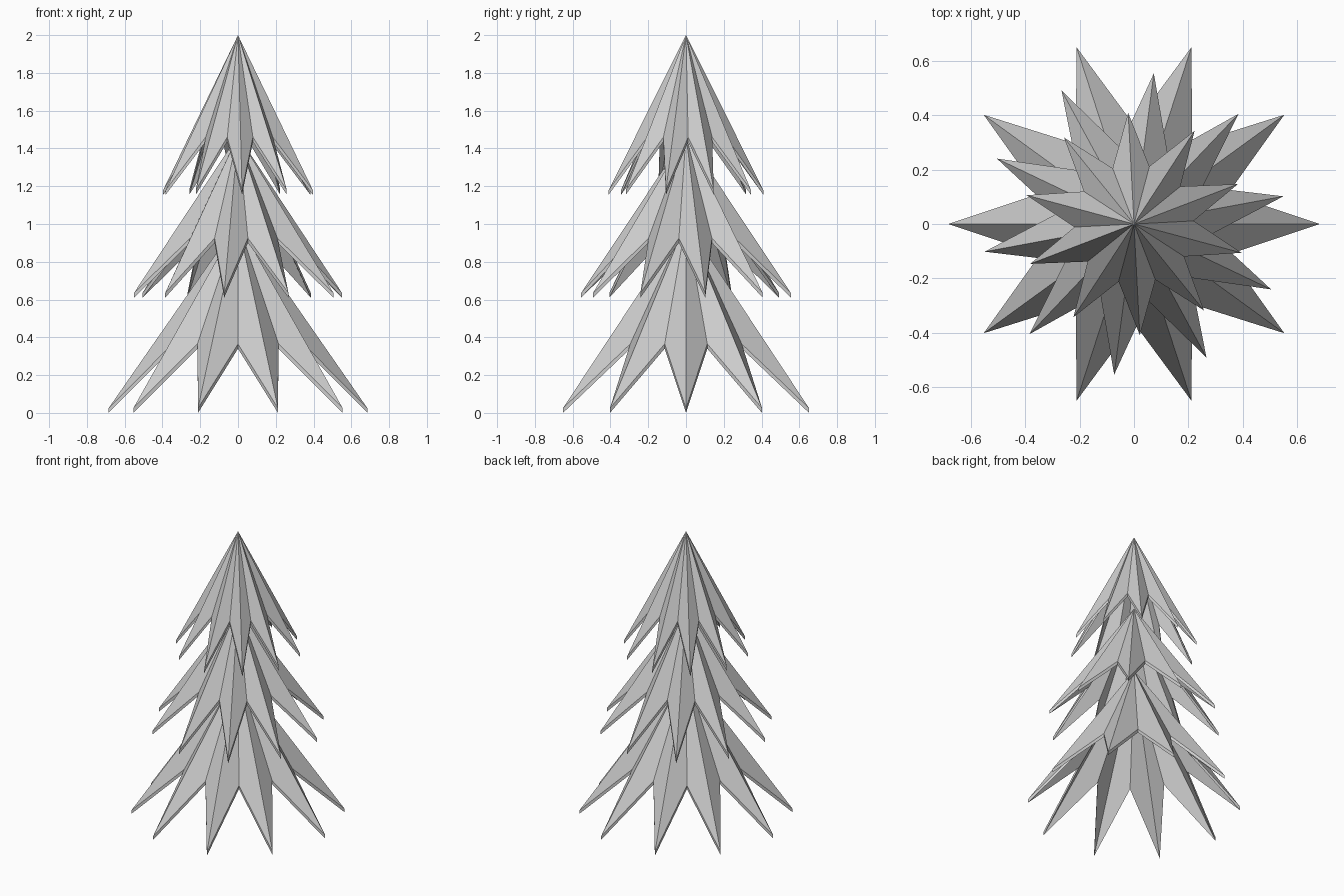
import bpy, bmesh, math

if "Cube" in bpy.data.objects:
    bpy.data.objects.remove(bpy.data.objects["Cube"])

POINTS = 10
THICK = 0.025


def star_tier(name, apex_z, tip_r, tip_z, valley_r, valley_z, turn):
    """Hollow pleated star cone with a thin vertical rim."""
    bm = bmesh.new()

    def skin(drop):
        apex = bm.verts.new((0, 0, apex_z - drop))
        ring = []
        for i in range(POINTS * 2):
            a = math.radians(turn + i * 180 / POINTS)
            r, z = (tip_r, tip_z) if i % 2 == 0 else (valley_r, valley_z)
            ring.append(bm.verts.new((r * math.cos(a), r * math.sin(a), z - drop)))
        return apex, ring

    top, outer = skin(0)
    under, inner = skin(THICK)
    n = len(outer)
    for i in range(n):
        j = (i + 1) % n
        bm.faces.new((top, outer[i], outer[j]))
        bm.faces.new((under, inner[j], inner[i]))
        bm.faces.new((outer[i], inner[i], inner[j], outer[j]))
    mesh = bpy.data.meshes.new(name)
    bm.to_mesh(mesh)
    bm.free()
    bpy.context.collection.objects.link(bpy.data.objects.new(name, mesh))


# Three stacked branch tiers, each twisted a little further
star_tier("bottom_branches", 1.01, 0.685, 0.025, 0.365, 0.365, 0)
star_tier("middle_branches", 1.47, 0.56, 0.635, 0.288, 0.925, 10.5)
star_tier("top_branches", 2.0, 0.41, 1.18, 0.22, 1.46, 21)
